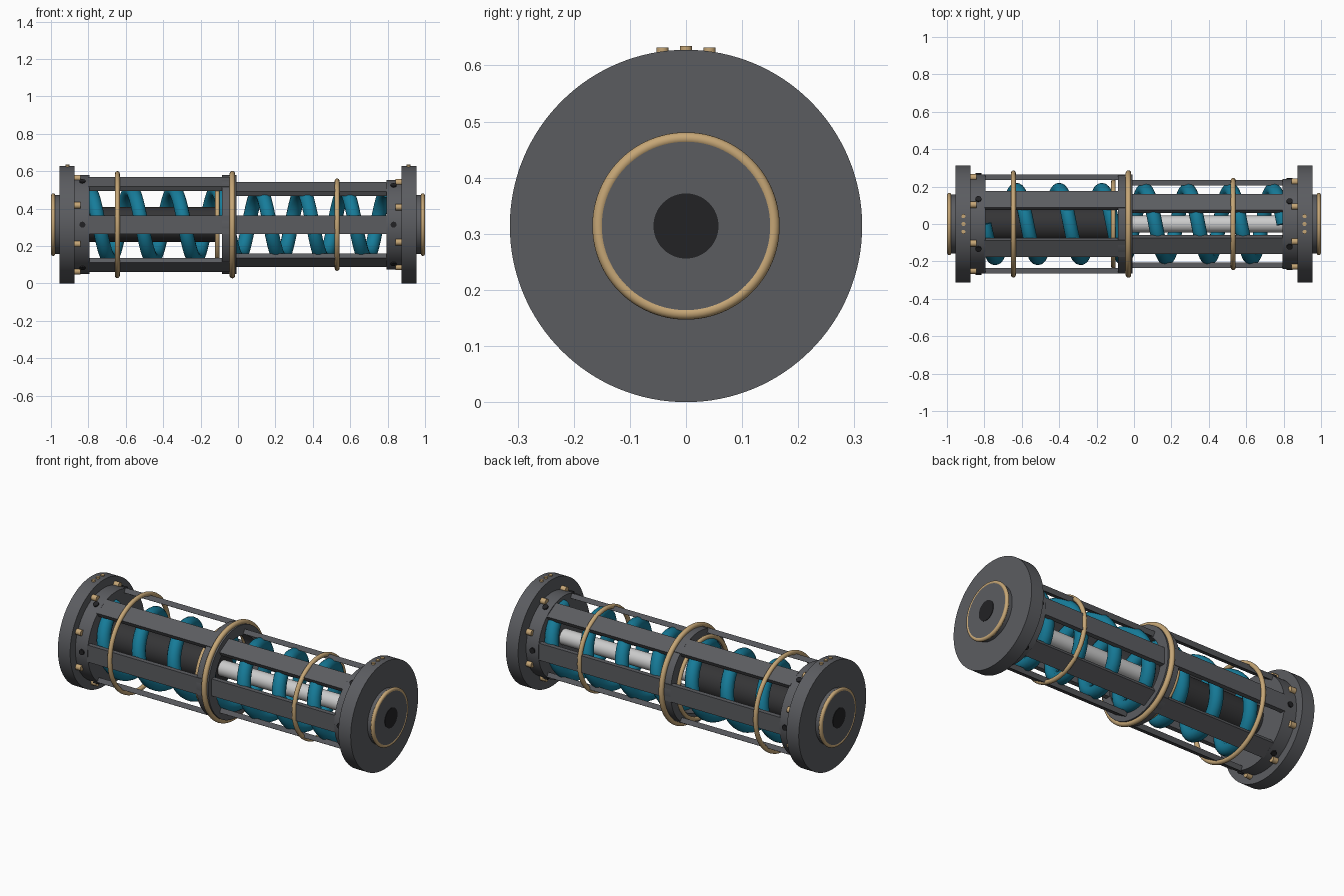
import bpy, math
from mathutils import Matrix, Vector

if "Cube" in bpy.data.objects:
    bpy.data.objects.remove(bpy.data.objects["Cube"])

ZC = 0.314  # height of the long axis
TAU = 2 * math.pi


def mat(name, r, g, b):
    m = bpy.data.materials.new(name)
    m.diffuse_color = (r, g, b, 1)
    m.use_nodes = True
    m.node_tree.nodes["Principled BSDF"].inputs["Base Color"].default_value = m.diffuse_color
    return m


GREY = mat("dark_grey", 0.105, 0.108, 0.118)
GOLD = mat("brass", 0.56, 0.38, 0.18)
TEAL = mat("teal", 0.008, 0.20, 0.32)
BLACK = mat("black", 0.016, 0.016, 0.018)
CORE = mat("charcoal", 0.035, 0.035, 0.037)
WHITE = mat("light_rod", 0.75, 0.75, 0.75)


def finish(name, m, smooth=True):
    o = bpy.context.object
    o.name = name
    o.data.materials.append(m)
    if smooth:
        bpy.ops.object.shade_smooth_by_angle()
    return o


def radial(r, a, x):
    # point at angle a around the axis, a = 0 facing the front
    return Vector((x, -r * math.cos(a), ZC + r * math.sin(a)))


def cyl_x(name, x0, x1, r, m, verts=96, y=0, z=ZC):
    bpy.ops.mesh.primitive_cylinder_add(vertices=verts, radius=r, depth=abs(x1 - x0),
                                        location=((x0 + x1) / 2, y, z), rotation=(0, math.pi / 2, 0))
    return finish(name, m)


def ring(name, x, r, t, m=GOLD):
    bpy.ops.mesh.primitive_torus_add(major_radius=r, minor_radius=t, major_segments=96,
                                     minor_segments=16, location=(x, 0, ZC), rotation=(0, math.pi / 2, 0))
    return finish(name, m)


def stud(name, r, a, x, radius, depth, m):
    # short cylinder pointing outward from the axis
    p = radial(r, a, x)
    bpy.ops.mesh.primitive_cylinder_add(vertices=20, radius=radius, depth=depth, location=p)
    o = finish(name, m)
    o.rotation_euler = (math.pi / 2 - a, 0, 0)
    return o


def sleeve(name, x0, x1, r_in, r_out, n=96):
    # hollow collar from a swept rectangle
    prof = [(x0, r_in), (x0, r_out), (x1, r_out), (x1, r_in)]
    v = [radial(r, TAU * i / n, x) for i in range(n) for x, r in prof]
    f = [(4 * i + j, 4 * i + (j + 1) % 4, 4 * ((i + 1) % n) + (j + 1) % 4, 4 * ((i + 1) % n) + j)
         for i in range(n) for j in range(4)]
    me = bpy.data.meshes.new(name)
    me.from_pydata(v, [], f)
    o = bpy.data.objects.new(name, me)
    bpy.context.collection.objects.link(o)
    bpy.context.view_layer.objects.active = o
    bpy.ops.object.select_all(action='DESELECT')
    o.select_set(True)
    return finish(name, GREY)


def bars(name, x0, x1, r, w=0.1, t=0.028):
    # six flat rails round the axis
    for i in range(6):
        a = i * TAU / 6
        bpy.ops.mesh.primitive_cube_add(size=1)
        o = finish(f"{name}_{i + 1}", GREY, False)
        o.data.transform(Matrix.Diagonal((x1 - x0, t, w, 1)))
        o.location = radial(r, a, (x0 + x1) / 2)
        o.rotation_euler = (-a, 0, 0)


# end caps, mirrored left and right; the right collar is narrower
for side, s, rc in (("left", -1, 0.265), ("right", 1, 0.24)):
    cyl_x(side + "_flange", s * 0.875, s * 0.955, 0.314, GREY, 128)
    cyl_x(side + "_boss", s * 0.95, s * 0.997, 0.158, GREY)
    ring(side + "_boss_ring", s * 0.988, 0.156, 0.011)
    cyl_x(side + "_bore", s * 0.96, s * 0.9995, 0.058, BLACK, 64)
    cyl_x(side + "_collar", s * 0.795, s * 0.88, rc, GREY)
    for i in range(8):
        p = radial(rc + 0.005, (i + 0.5) * TAU / 8, 0)
        cyl_x(f"{side}_bolt_{i + 1}", s * 0.842, s * 0.88, 0.017, GOLD, 20, p.y, p.z)
    for i in range(6):
        stud(f"{side}_socket_{i + 1}", rc, i * TAU / 6, s * 0.832, 0.016, 0.014, BLACK)
    for i, y in enumerate((-0.042, 0, 0.042)):
        bpy.ops.mesh.primitive_cylinder_add(vertices=20, radius=0.011, depth=0.02,
                                            location=(s * 0.912, y, 0.625 - abs(y) * 0.06))
        finish(f"{side}_pin_{i + 1}", GOLD)

# slotted tube halves and the middle sleeve
bars("outer_rail", -0.80, -0.04, 0.25)
bars("inner_rail", -0.04, 0.80, 0.22)
sleeve("middle_sleeve", -0.085, -0.008, 0.205, 0.265)

# brass hoops
ring("left_hoop", -0.645, 0.273, 0.013)
ring("middle_hoop", -0.03, 0.272, 0.015)
ring("right_hoop", 0.53, 0.234, 0.013)
ring("inner_hoop", -0.11, 0.228, 0.012)

# central shafts
cyl_x("damper_body", -0.80, -0.10, 0.094, CORE, 64)
cyl_x("damper_rod", -0.10, 0.80, 0.045, WHITE, 64)

# coil spring, seven turns
cu = bpy.data.curves.new("coil_spring", 'CURVE')
cu.dimensions = '3D'
cu.bevel_depth = 0.038
cu.bevel_resolution = 5
cu.use_fill_caps = True
sp = cu.splines.new('POLY')
n = 7 * 40
sp.points.add(n)
for i in range(n + 1):
    t = TAU * (0.25 + 7 * i / n)
    sp.points[i].co = (-0.8 + 1.6 * i / n, 0.182 * math.cos(t), ZC + 0.182 * math.sin(t), 1)
sp.use_smooth = True
spring = bpy.data.objects.new("coil_spring", cu)
cu.materials.append(TEAL)
bpy.context.collection.objects.link(spring)
